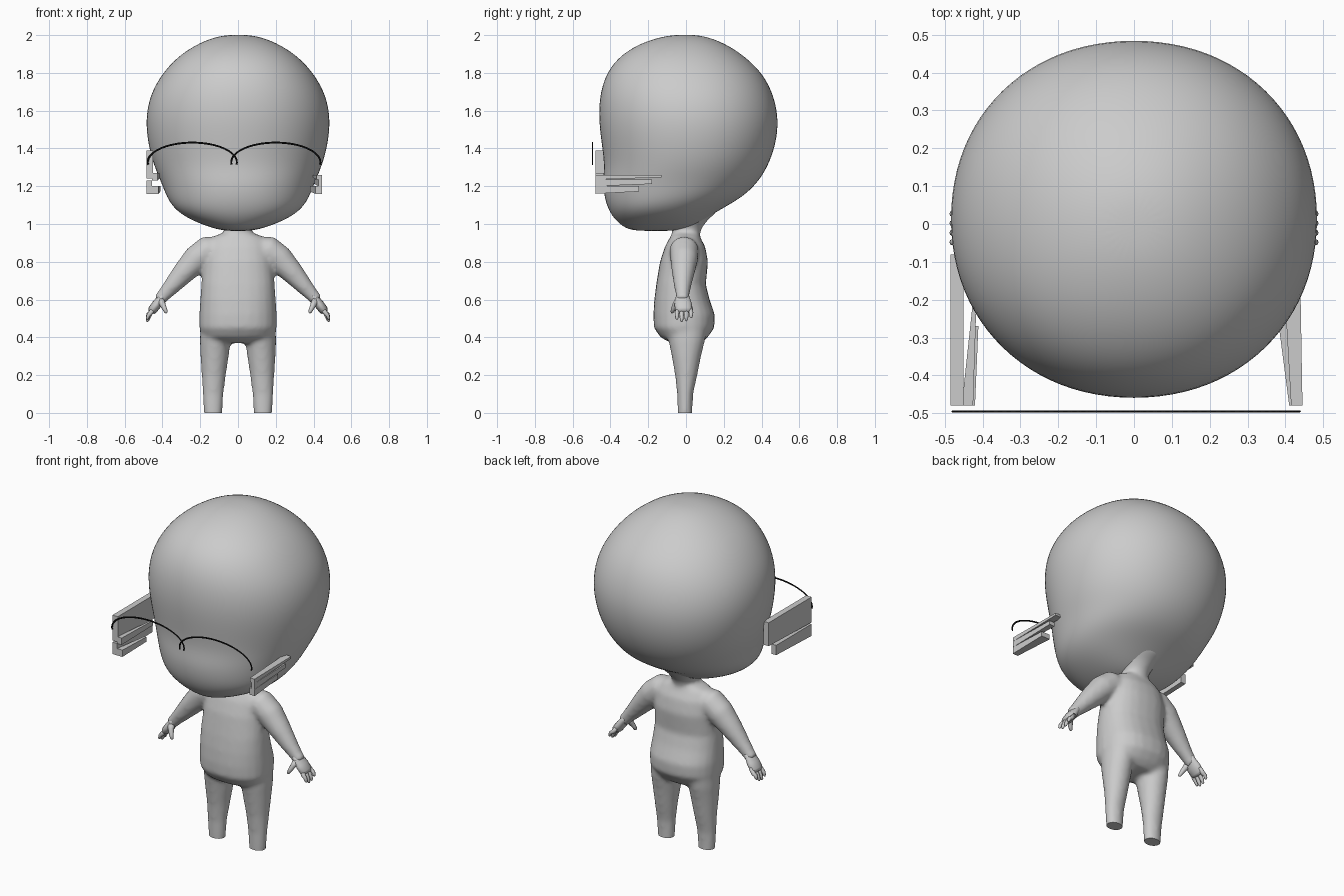
import bpy, bmesh, math
from mathutils import Vector

cube = bpy.data.objects.get("Cube")
if cube:
    bpy.data.objects.remove(cube)


def material(name, rgb):
    m = bpy.data.materials.new(name)
    m.use_nodes = True
    m.diffuse_color = (*rgb, 1)
    m.node_tree.nodes["Principled BSDF"].inputs["Base Color"].default_value = (*rgb, 1)
    return m


GREY = material("plain grey", (0.6, 0.6, 0.6))
BLACK = material("lash black", (0.005, 0.005, 0.005))


def make(name, bm, mat, smooth=True):
    bmesh.ops.recalc_face_normals(bm, faces=bm.faces)
    me = bpy.data.meshes.new(name)
    bm.to_mesh(me)
    bm.free()
    me.materials.append(mat)
    for p in me.polygons:
        p.use_smooth = smooth
    ob = bpy.data.objects.new(name, me)
    bpy.context.scene.collection.objects.link(ob)
    return ob


def bridge(bm, loops):
    """Skin a list of equal-length point loops and cap both ends."""
    rows = [[bm.verts.new(p) for p in loop] for loop in loops]
    n = len(rows[0])
    for a, b in zip(rows, rows[1:]):
        for i in range(n):
            j = (i + 1) % n
            bm.faces.new((a[i], a[j], b[j], b[i]))
    bm.faces.new(rows[0])
    bm.faces.new(rows[-1])


def oval(c, u, v, n=24, power=2.0):
    pts = []
    for i in range(n):
        a = 2 * math.pi * i / n
        ca, sa = math.cos(a), math.sin(a)
        pts.append(Vector(c) + u * math.copysign(abs(ca) ** (2 / power), ca)
                   + v * math.copysign(abs(sa) ** (2 / power), sa))
    return pts


def stack(bm, rings, power=2.0):
    """Horizontal rings: height, centre x, half width, front y, back y."""
    bridge(bm, [oval((x, (f + b) / 2, z), Vector((w, 0, 0)), Vector((0, (b - f) / 2, 0)), 24, power)
                for z, x, w, f, b in rings])


def limb(bm, path, side, n=12, flat=1.0):
    """Tapered tube through (x, y, z, radius) points."""
    pts = [Vector((side * x, y, z)) for x, y, z, r in path]
    loops = []
    for i, p in enumerate(pts):
        d = (pts[min(i + 1, len(pts) - 1)] - pts[max(i - 1, 0)]).normalized()
        u = d.cross(Vector((0, 1, 0))).normalized()
        r = path[i][3]
        loops.append(oval(p, u * r * flat, d.cross(u) * r, n))
    bridge(bm, loops)


# Head
bm = bmesh.new()
stack(bm, [
    (0.962, 0, 0.07, -0.28, -0.04), (0.985, 0, 0.16, -0.335, 0.04),
    (1.03, 0, 0.27, -0.385, 0.11), (1.08, 0, 0.34, -0.415, 0.19),
    (1.14, 0, 0.38, -0.435, 0.30), (1.22, 0, 0.41, -0.445, 0.385),
    (1.31, 0, 0.45, -0.435, 0.44), (1.42, 0, 0.48, -0.45, 0.48),
    (1.55, 0, 0.495, -0.467, 0.496), (1.68, 0, 0.472, -0.462, 0.47),
    (1.79, 0, 0.41, -0.43, 0.415), (1.88, 0, 0.33, -0.365, 0.325),
    (1.95, 0, 0.225, -0.26, 0.22), (1.99, 0, 0.125, -0.14, 0.12),
    (2.002, 0, 0.04, -0.05, 0.04)], 2.1)
head = make("head", bm, GREY)
head.modifiers.new("round", "SUBSURF").levels = 2
head.modifiers["round"].render_levels = 2

# Body: torso, neck, legs and arms fused into one skin
bm = bmesh.new()
stack(bm, [
    (0.37, 0, 0.12, -0.08, 0.08), (0.40, 0, 0.185, -0.135, 0.115),
    (0.45, 0, 0.205, -0.17, 0.15), (0.52, 0, 0.205, -0.173, 0.153),
    (0.60, 0, 0.2, -0.168, 0.125), (0.68, 0, 0.194, -0.158, 0.105),
    (0.80, 0, 0.185, -0.138, 0.117), (0.88, 0, 0.17, -0.112, 0.102),
    (0.93, 0, 0.14, -0.085, 0.075), (0.95, 0, 0.09, -0.072, 0.07)], 2.3)
stack(bm, [
    (0.88, 0, 0.09, -0.08, 0.08), (0.94, 0, 0.075, -0.072, 0.072),
    (0.98, 0, 0.072, -0.075, 0.085), (1.02, 0, 0.09, -0.08, 0.115),
    (1.07, 0, 0.13, -0.1, 0.17)])
for s in (-1, 1):
    stack(bm, [
        (-0.05, s * 0.132, 0.046, -0.042, 0.032), (0.02, s * 0.132, 0.05, -0.045, 0.034),
        (0.10, s * 0.132, 0.055, -0.047, 0.038), (0.20, s * 0.128, 0.064, -0.058, 0.06),
        (0.30, s * 0.124, 0.075, -0.076, 0.08), (0.38, s * 0.121, 0.081, -0.092, 0.1),
        (0.46, s * 0.12, 0.08, -0.1, 0.11)])
    limb(bm, [(0.09, -0.01, 0.87, 0.065), (0.16, -0.01, 0.86, 0.078),
              (0.22, -0.01, 0.815, 0.074), (0.29, -0.015, 0.74, 0.06),
              (0.35, -0.018, 0.672, 0.046), (0.395, -0.018, 0.622, 0.036),
              (0.42, -0.018, 0.594, 0.034)], s, 20)
body = make("body", bm, GREY)
fuse = body.modifiers.new("fuse", "REMESH")
fuse.mode, fuse.voxel_size, fuse.use_smooth_shade = "VOXEL", 0.012, True
soft = body.modifiers.new("soften", "SMOOTH")
soft.factor, soft.iterations = 0.5, 8

# Cut the soles flat
bpy.context.view_layer.update()
bm = bmesh.new()
bm.from_object(body, bpy.context.evaluated_depsgraph_get())
cut = bmesh.ops.bisect_plane(bm, geom=bm.verts[:] + bm.edges[:] + bm.faces[:],
                             plane_co=(0, 0, 0), plane_no=(0, 0, -1), clear_outer=True)
rim = [e for e in cut["geom_cut"] if isinstance(e, bmesh.types.BMEdge)]
caps = bmesh.ops.holes_fill(bm, edges=rim)["faces"]
for f in bm.faces:
    f.smooth = True
for f in caps:
    f.smooth = False
    for e in f.edges:
        e.smooth = False
body.modifiers.clear()
bm.to_mesh(body.data)
bm.free()

# Hands: palm, four fingers and a thumb
for s, label in ((-1, "right"), (1, "left")):
    bm = bmesh.new()
    limb(bm, [(0.385, -0.018, 0.635, 0.03), (0.405, -0.018, 0.61, 0.038),
              (0.43, -0.015, 0.575, 0.046), (0.452, -0.012, 0.545, 0.045),
              (0.46, -0.012, 0.532, 0.03)], s, 16, 0.55)
    for k in range(4):
        y = -0.048 + 0.025 * k
        drop = (0.012, 0, 0.004, 0.02)[k]
        limb(bm, [(0.44, y * 0.8, 0.56, 0.013), (0.462, y, 0.53, 0.012),
                  (0.474, y, 0.505 + drop, 0.0105), (0.48, y, 0.488 + drop, 0.008),
                  (0.482, y, 0.482 + drop, 0.003)], s, 8)
    limb(bm, [(0.412, -0.035, 0.6, 0.022), (0.4, -0.055, 0.575, 0.016),
              (0.388, -0.068, 0.55, 0.012), (0.38, -0.073, 0.533, 0.009),
              (0.378, -0.074, 0.528, 0.003)], s, 8)
    make(label + "_hand", bm, GREY)

# Stepped bars projecting forward from the temples
BARS = {
    "right": [(-0.485, -0.45, 1.24, 1.39, 0.0, -0.08), (-0.485, -0.455, 1.16, 1.23, 0.0, -0.15),
              (-0.455, -0.42, 1.16, 1.2, 0.03, -0.27), (-0.455, -0.425, 1.23, 1.27, 0.03, -0.2)],
    "left": [(0.41, 0.445, 1.16, 1.2, -0.03, -0.25), (0.425, 0.445, 1.2, 1.235, -0.02, -0.18),
             (0.415, 0.445, 1.235, 1.26, -0.02, -0.13)],
}
for label, bars in BARS.items():
    bm = bmesh.new()
    for x0, x1, z0, z1, shift, back in bars:
        bridge(bm, [[(x0 + d, y, z0 + r), (x1 + d * 0.3, y, z0 + r), (x1 + d * 0.3, y, z1), (x0 + d, y, z1)]
                    for y, d, r in ((-0.48, 0, 0), (back, shift, 0.012))])
    make(label + "_temple_bars", bm, GREY, False)

# Thin arched lash lines floating ahead of the face
for label, cx in (("right", -0.242), ("left", 0.2)):
    bm = bmesh.new()
    loops = []
    for i in range(33):
        a = math.pi * (1.04 - 1.08 * i / 32)
        radial = Vector((math.cos(a), 0, math.sin(a)))
        centre = (cx + 0.236 * math.cos(a), -0.495, 1.327 + 0.104 * math.sin(a))
        loops.append(oval(centre, radial * 0.005, Vector((0, 0.003, 0)), 6))
    bridge(bm, loops)
    make(label + "_lash", bm, BLACK)
